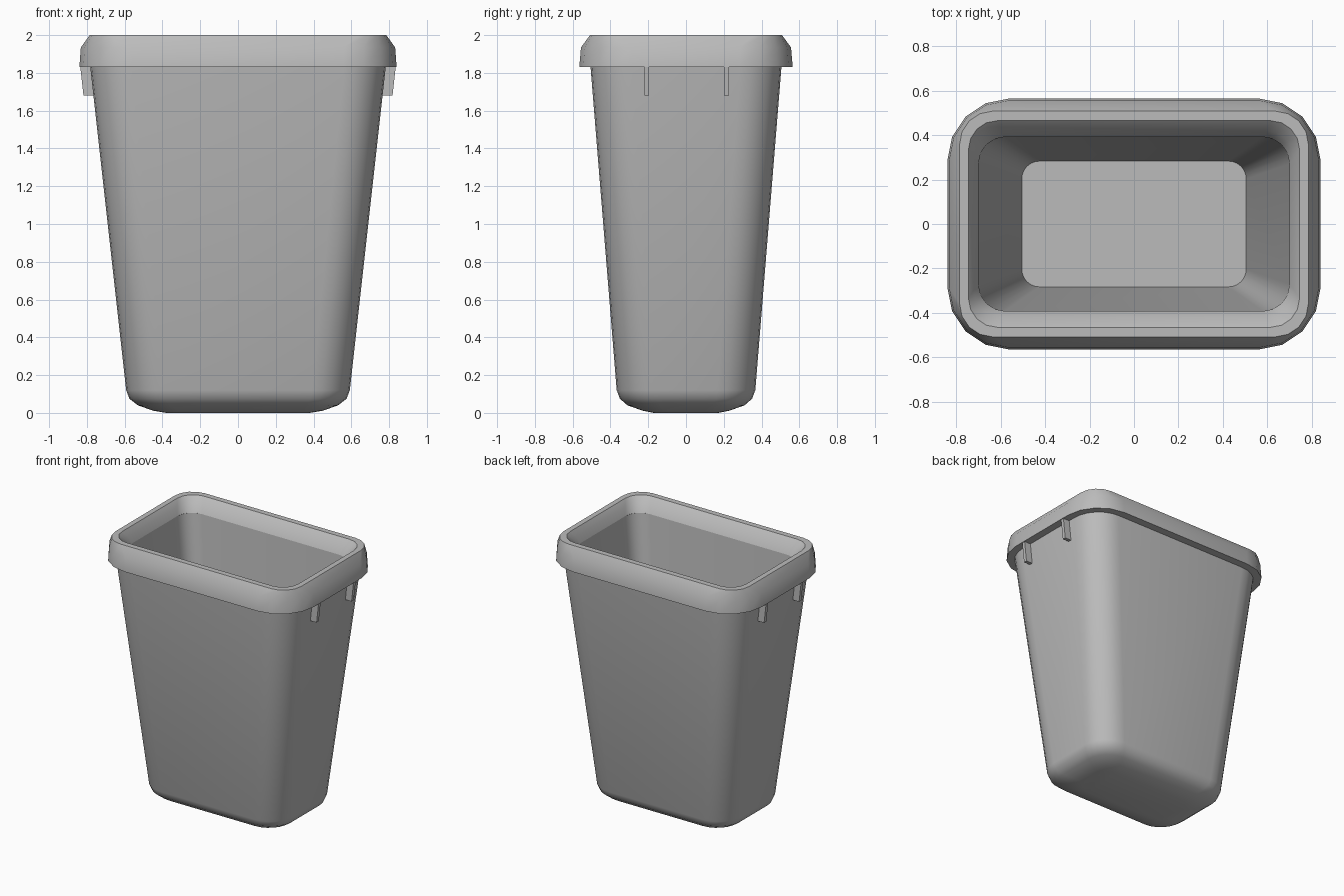
import bpy
import bmesh
import math

cube = bpy.data.objects.get("Cube")
if cube:
    bpy.data.objects.remove(cube, do_unlink=True)

# Single plastic colour
grey = bpy.data.materials.new("grey_plastic")
grey.use_nodes = True
COLOUR = (0.5, 0.5, 0.5, 1.0)
grey.diffuse_color = COLOUR
grey.node_tree.nodes["Principled BSDF"].inputs["Base Color"].default_value = COLOUR


def rounded_loop(hx, hy, radius, z, segments):
    """Points of a rounded rectangle at height z, counter-clockwise."""
    points = []
    for corner, (sx, sy) in enumerate([(1, 1), (-1, 1), (-1, -1), (1, -1)]):
        for i in range(segments + 1):
            a = math.pi / 2 * (corner + i / segments)
            points.append((sx * (hx - radius) + radius * math.cos(a),
                           sy * (hy - radius) + radius * math.sin(a), z))
    return points


def loft(name, sections, segments, closed, angle):
    """Skin rounded rectangles given as (half x, half y, radius, z)."""
    bm = bmesh.new()
    loops = [[bm.verts.new(p) for p in rounded_loop(*s, segments)] for s in sections]
    pairs = list(zip(loops, loops[1:]))
    if closed:
        pairs.append((loops[-1], loops[0]))
    else:
        bm.faces.new(loops[0])
        bm.faces.new(loops[-1])
    for a, b in pairs:
        n = len(a)
        for i in range(n):
            j = (i + 1) % n
            bm.faces.new((a[i], a[j], b[j], b[i]))
    bmesh.ops.recalc_face_normals(bm, faces=bm.faces[:])
    return finish(name, bm, angle)


def finish(name, bm, angle=None):
    mesh = bpy.data.meshes.new(name)
    bm.to_mesh(mesh)
    bm.free()
    mesh.materials.append(grey)
    obj = bpy.data.objects.new(name, mesh)
    bpy.context.collection.objects.link(obj)
    if angle:
        bpy.ops.object.select_all(action='DESELECT')
        obj.select_set(True)
        bpy.context.view_layer.objects.active = obj
        bpy.ops.object.shade_smooth_by_angle(angle=math.radians(angle))
    return obj


# Tapered bin: rounded base, outer wall, then inner wall down to the floor
loft("bin_body", [
    (0.38, 0.17, 0.10, 0.00),
    (0.45, 0.23, 0.13, 0.012),
    (0.53, 0.31, 0.17, 0.04),
    (0.575, 0.35, 0.19, 0.075),
    (0.592, 0.367, 0.20, 0.12),
    (0.79, 0.511, 0.22, 1.90),
    (0.70, 0.392, 0.12, 1.90),
    (0.505, 0.283, 0.08, 0.08),
], 6, False, 40)

# Overhanging rim with a sloped shoulder and a lip falling inward
loft("rim", [
    (0.84, 0.565, 0.28, 1.83),
    (0.832, 0.556, 0.27, 1.935),
    (0.785, 0.508, 0.15, 2.00),
    (0.745, 0.465, 0.13, 2.00),
    (0.72, 0.42, 0.125, 1.955),
    (0.70, 0.392, 0.12, 1.90),
    (0.76, 0.49, 0.20, 1.83),
], 4, True, 35)

# Small stiffening ribs under the rim at both ends
RIB = [(0.755, 1.68), (0.818, 1.68), (0.836, 1.84), (0.755, 1.84)]
for side, sx in (("left", 1), ("right", -1)):
    for place, y in (("front", -0.208), ("back", 0.214)):
        bm = bmesh.new()
        face = bm.faces.new([bm.verts.new((sx * x, y - 0.013, z)) for x, z in RIB])
        ext = bmesh.ops.extrude_face_region(bm, geom=[face])
        bmesh.ops.translate(bm, vec=(0, 0.026, 0), verts=[
            v for v in ext["geom"] if isinstance(v, bmesh.types.BMVert)])
        bmesh.ops.recalc_face_normals(bm, faces=bm.faces[:])
        finish(f"{side}_{place}_rib", bm)
